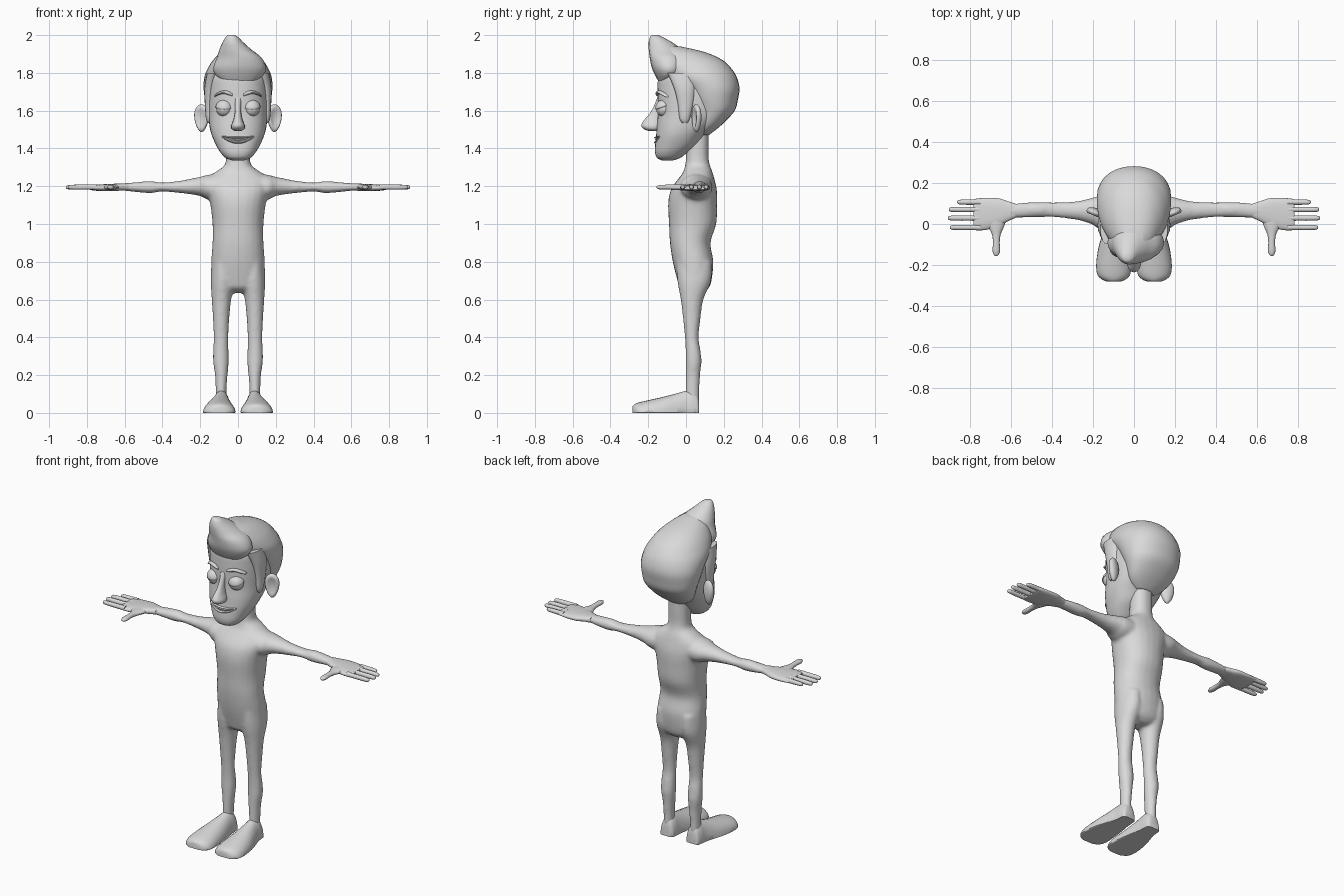
import bpy, bmesh, math
from mathutils import Vector, Matrix

grey = bpy.data.materials.new("plain_grey")
grey.diffuse_color = (0.7, 0.7, 0.7, 1)


def spline(rows, steps):
    """Catmull-Rom interpolation through rows of numbers."""
    out = []
    for i in range(len(rows) - 1):
        p0, p1, p2 = rows[max(i - 1, 0)], rows[i], rows[i + 1]
        p3 = rows[min(i + 2, len(rows) - 1)]
        for s in range(steps):
            t = s / steps
            out.append([0.5 * (2 * b + (c - a) * t + (2 * a - 5 * b + 4 * c - d) * t * t
                               + (3 * b - a - 3 * c + d) * t ** 3)
                        for a, b, c, d in zip(p0, p1, p2, p3)])
    return out + [list(rows[-1])]


def loft(bm, rings, axis="z", side=1, n=24, steps=4, p=2.0):
    """Rings are (position on axis, low a, high a, low b, high b)."""
    loops = []
    for t, a0, a1, b0, b1 in spline(rings, steps):
        loop = []
        for k in range(n):
            ang = 2 * math.pi * k / n
            c, s = math.cos(ang), math.sin(ang)
            a = (a0 + a1) / 2 + (a1 - a0) / 2 * math.copysign(abs(c) ** (2 / p), c)
            b = (b0 + b1) / 2 + (b1 - b0) / 2 * math.copysign(abs(s) ** (2 / p), s)
            co = {"x": (t, a, b), "y": (a, t, b), "z": (a, b, t)}[axis]
            loop.append(bm.verts.new((co[0] * side, co[1], co[2])))
        loops.append(loop)
    for l0, l1 in zip(loops, loops[1:]):
        for k in range(n):
            j = (k + 1) % n
            bm.faces.new((l0[k], l0[j], l1[j], l1[k]))
    bm.faces.new(loops[0])
    bm.faces.new(loops[-1])


def sym(rows):
    """Turn (z, half width, low y, high y) into symmetric rings."""
    return [(z, -w, w, y0, y1) for z, w, y0, y1 in rows]


def finish(name, bm, angle=50):
    bmesh.ops.recalc_face_normals(bm, faces=bm.faces)
    me = bpy.data.meshes.new(name)
    bm.to_mesh(me)
    bm.free()
    me.materials.append(grey)
    me.shade_smooth()
    me.set_sharp_from_angle(angle=math.radians(angle))
    ob = bpy.data.objects.new(name, me)
    bpy.context.collection.objects.link(ob)
    return ob


def part(name, rings, axis="z", mirror=False, **kw):
    bm = bmesh.new()
    for side in ((1, -1) if mirror else (1,)):
        loft(bm, rings, axis, side, **kw)
    return finish(name, bm)


# Body: torso with neck, arms and legs fused into one skin
bm = bmesh.new()
loft(bm, sym([(.635, .04, .01, .09), (.66, .11, -.03, .12), (.7, .14, -.045, .135),
              (.8, .142, -.07, .145), (.9, .135, -.085, .13), (1.0, .135, -.09, .16),
              (1.1, .146, -.095, .165), (1.16, .16, -.087, .165), (1.2, .17, -.07, .16),
              (1.24, .165, -.04, .15), (1.275, .12, -.015, .14), (1.31, .072, -.005, .127),
              (1.35, .063, 0, .12), (1.42, .062, 0, .12), (1.5, .062, 0, .12)]), p=2.2)
for side in (1, -1):
    loft(bm, [(.08, -.03, .14, 1.12, 1.27), (.16, -.03, .14, 1.13, 1.26),
              (.2, -.005, .13, 1.148, 1.25), (.25, .013, .117, 1.157, 1.24),
              (.3, .023, .109, 1.163, 1.23), (.4, .034, .107, 1.172, 1.219),
              (.46, .033, .108, 1.163, 1.227), (.53, .031, .106, 1.168, 1.222),
              (.6, .028, .098, 1.176, 1.216), (.63, .025, .1, 1.178, 1.214)], "x", side)
    loft(bm, [(.8, .03, .135, -.05, .135), (.7, .018, .144, -.046, .133),
              (.6, .036, .139, -.028, .092), (.5, .046, .133, -.016, .077),
              (.4, .051, .129, -.006, .067), (.33, .05, .132, -.002, .077),
              (.27, .049, .132, -.002, .082), (.2, .055, .122, -.002, .075),
              (.12, .061, .118, -.002, .071), (.06, .061, .118, -.002, .071)], "z", side)
body = finish("body", bm)
rem = body.modifiers.new("fuse", "REMESH")
rem.mode, rem.voxel_size, rem.use_smooth_shade = "VOXEL", 0.009, True
smo = body.modifiers.new("soften", "SMOOTH")
smo.factor, smo.iterations = 0.5, 8

# Hands: palm, four fingers and a thumb
bm = bmesh.new()
for side in (1, -1):
    loft(bm, [(.58, .03, .1, 1.177, 1.215), (.62, .012, .112, 1.177, 1.214),
              (.66, -.008, .125, 1.174, 1.213), (.72, -.028, .128, 1.174, 1.21),
              (.77, -.031, .124, 1.178, 1.207), (.785, -.026, .12, 1.182, 1.203)],
         "x", side, p=2.6)
    for y, tip in ((-.017, .9), (.029, .91), (.071, .905), (.107, .865)):
        loft(bm, [(x, y - r, y + r, 1.195 - r, 1.195 + r) for x, r in
                  ((.75, .014), (.8, .013), (tip - .05, .013), (tip - .01, .011), (tip, .005))],
             "x", side, n=12, steps=3)
    loft(bm, [(.04, .62, .73, 1.18, 1.21), (-.01, .635, .715, 1.178, 1.21),
              (-.05, .652, .695, 1.18, 1.208), (-.09, .657, .69, 1.182, 1.208),
              (-.13, .655, .692, 1.182, 1.207), (-.15, .662, .686, 1.186, 1.203),
              (-.156, .669, .679, 1.191, 1.199)], "y", side, n=12, steps=3)
finish("hands", bm)

# Feet: wide toes, narrow heels, flat soles
bm = bmesh.new()
for side in (1, -1):
    loft(bm, [(.07, .06, .12, -.05, .06), (.06, .045, .13, -.1, .1), (.03, .04, .136, -.11, .12),
              (0, .038, .14, -.11, .117), (-.05, .03, .155, -.1, .103),
              (-.12, .02, .175, -.08, .085), (-.2, .013, .185, -.06, .067),
              (-.25, .02, .178, -.05, .055), (-.274, .045, .152, -.04, .045),
              (-.282, .07, .13, -.03, .035)], "y", side)
for v in bm.verts:
    v.co.z = max(v.co.z, 0)
bmesh.ops.dissolve_degenerate(bm, dist=1e-5, edges=bm.edges)
finish("feet", bm)

# Head and nose
part("head", sym([(1.336, .03, -.125, -.07), (1.35, .066, -.153, -.03), (1.38, .094, -.164, .01),
                  (1.42, .117, -.163, .06), (1.47, .139, -.158, .1), (1.52, .151, -.155, .15),
                  (1.58, .157, -.15, .2), (1.65, .161, -.15, .22), (1.72, .161, -.15, .22),
                  (1.78, .155, -.145, .2), (1.84, .13, -.11, .15)]), p=2.3, n=32)
part("nose", sym([(1.493, .018, -.2, -.14), (1.503, .034, -.224, -.13), (1.522, .036, -.237, -.12),
                  (1.55, .025, -.222, -.12), (1.58, .018, -.196, -.12), (1.62, .016, -.172, -.12),
                  (1.67, .018, -.152, -.12)]), n=16)

# Eyes with upper lids
bm = bmesh.new()
for side in (1, -1):
    place = Matrix.Translation((side * .073, -.116, 1.61))
    bmesh.ops.create_uvsphere(bm, u_segments=24, v_segments=16, radius=.042, matrix=place)
finish("eyes", bm)
bm = bmesh.new()
for side in (1, -1):
    place = Matrix.Translation((side * .073, -.116, 1.612)) @ Matrix.Rotation(.35, 4, "X")
    lid = bmesh.ops.create_uvsphere(bm, u_segments=24, v_segments=16, radius=.047)["verts"]
    bmesh.ops.delete(bm, geom=[v for v in lid if v.co.z < .005], context="VERTS")
    lid = [v for v in lid if v.is_valid]
    bmesh.ops.transform(bm, matrix=place, verts=lid)
lids = finish("eyelids", bm)
lids.modifiers.new("thickness", "SOLIDIFY").thickness = 0.005

# Brows and mouth
part("eyebrows", [(.028, -.158, -.14, 1.676, 1.688), (.05, -.162, -.13, 1.683, 1.703),
                  (.08, -.154, -.12, 1.689, 1.706), (.11, -.134, -.1, 1.68, 1.694),
                  (.125, -.115, -.09, 1.672, 1.68)], "x", mirror=True, n=12)


def lip(name, depth, mid, corner, thick):
    rows = [(x, -.162 + 3.4 * x * x - depth, -.13 + 3.4 * x * x,
             mid + (corner - mid) * (x / .08) ** 2 - thick * f,
             mid + (corner - mid) * (x / .08) ** 2 + thick * f)
            for x, f in ((-.085, .4), (-.06, .8), (-.03, 1), (0, 1), (.03, 1), (.06, .8), (.085, .4))]
    part(name, rows, "x", n=12)


lip("upper_lip", .007, 1.457, 1.464, .006)
lip("teeth", .001, 1.446, 1.46, .008)
lip("lower_lip", .008, 1.431, 1.458, .007)

# Ears: flattened ovals, hollowed on the front and swept back
bm = bmesh.new()
for side in (1, -1):
    ear = bmesh.ops.create_uvsphere(bm, u_segments=24, v_segments=16, radius=1)["verts"]
    for v in ear:
        x, y, z = v.co
        r = math.hypot(x, z)
        dent = .85 * max(0, 1 - (r / .8) ** 2) if y < 0 else 0
        w = .8 + .2 * z
        q = Vector((.05 * x * w, .024 * (y + dent), .073 * z))
        q = Matrix.Rotation(.4, 3, "Z") @ q + Vector((.193, .055, 1.56))
        v.co = (q.x * side, q.y, q.z)
finish("ears", bm)

# Hair: rounded cap, swept-up quiff and sideburns
part("hair_cap", sym([(1.47, .06, .06, .12), (1.5, .105, .05, .16), (1.54, .135, .05, .205),
                      (1.6, .16, .04, .258), (1.66, .175, .01, .275), (1.72, .182, -.03, .283),
                      (1.78, .178, -.1, .268), (1.83, .157, -.135, .235), (1.87, .13, -.145, .19),
                      (1.91, .09, -.145, .1), (1.94, .04, -.13, -.03)]), n=28, p=2.15)
part("hair_quiff", [(1.755, -.08, .09, -.145, -.08), (1.79, -.12, .135, -.165, -.02),
                    (1.83, -.13, .148, -.182, 0), (1.88, -.112, .125, -.192, 0),
                    (1.92, -.1, .075, -.197, -.02), (1.96, -.083, .03, -.198, -.07),
                    (1.99, -.065, 0, -.19, -.125), (2.0, -.055, -.02, -.18, -.145)], n=20)
part("sideburns", [(1.535, .135, .16, -.02, .01), (1.56, .13, .17, -.035, .022),
                   (1.64, .13, .176, -.045, .04), (1.72, .12, .178, -.065, .05),
                   (1.8, .1, .165, -.1, .05)], mirror=True, n=14)
